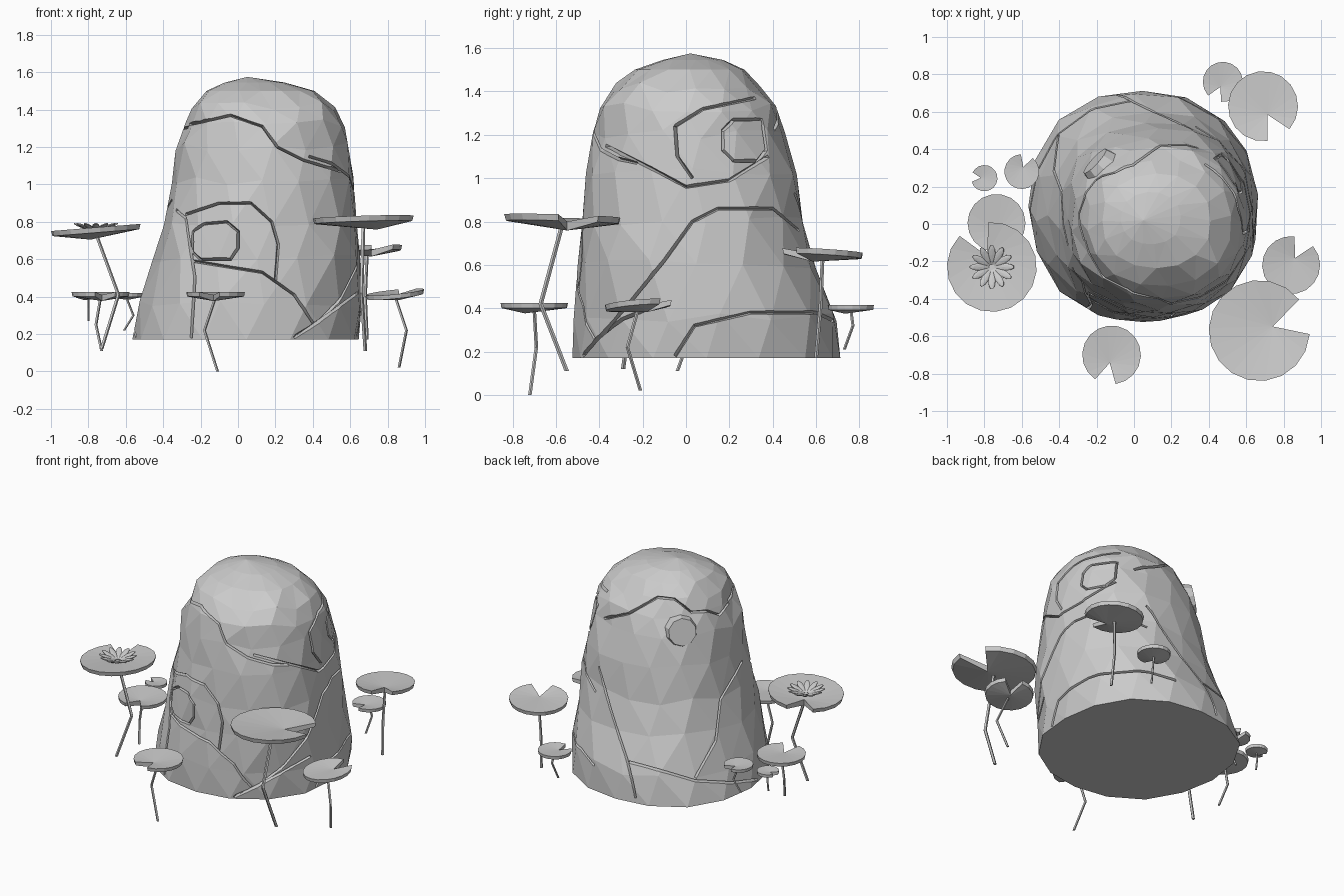
import bpy, bmesh, math, random
from mathutils import Vector, Matrix
from mathutils.bvhtree import BVHTree

if "Cube" in bpy.data.objects:
    bpy.data.objects.remove(bpy.data.objects["Cube"])

random.seed(4)


def make_object(name, bm):
    bmesh.ops.recalc_face_normals(bm, faces=bm.faces[:])
    me = bpy.data.meshes.new(name)
    bm.to_mesh(me)
    bm.free()
    ob = bpy.data.objects.new(name, me)
    bpy.context.collection.objects.link(ob)
    return ob


def loft(bm, rings):
    for a, b in zip(rings, rings[1:]):
        n = len(a)
        for i in range(n):
            bm.faces.new((a[i], a[(i + 1) % n], b[(i + 1) % n], b[i]))


# --- boulder: stacked uneven rings (z, xmin, xmax, ymin, ymax) ---
LEVELS = [(0.17, -.56, .65, -.53, .72), (0.36, -.52, .66, -.52, .69),
          (0.60, -.455, .66, -.505, .60), (0.80, -.405, .645, -.485, .545),
          (1.02, -.36, .62, -.455, .515), (1.20, -.33, .595, -.425, .455),
          (1.33, -.28, .575, -.40, .41), (1.42, -.245, .52, -.335, .345),
          (1.50, -.17, .41, -.235, .27), (1.545, -.07, .25, -.11, .17)]
SIDES = 16
bm = bmesh.new()
rings = []
for k, (z, x0, x1, y0, y1) in enumerate(LEVELS):
    ring = []
    for i in range(SIDES):
        a = 2 * math.pi * (i + .3 * (k % 2)) / SIDES
        c, s = math.cos(a), math.sin(a)
        f = (abs(c) ** 2.2 + abs(s) ** 2.2) ** (-1 / 2.2) * random.uniform(.985, 1.015)
        dz = random.uniform(-.025, .025) if 0 < k < 8 else 0
        ring.append(bm.verts.new(((x0 + x1) / 2 + c * f * (x1 - x0) / 2,
                                  (y0 + y1) / 2 + s * f * (y1 - y0) / 2, z + dz)))
    rings.append(ring)
loft(bm, rings)
bm.faces.new(rings[0])
peak = bm.verts.new((.05, .02, 1.575))
for i in range(SIDES):
    bm.faces.new((rings[-1][i], rings[-1][(i + 1) % SIDES], peak))
bmesh.ops.triangulate(bm, faces=bm.faces[:])
bmesh.ops.recalc_face_normals(bm, faces=bm.faces[:])
tree = BVHTree.FromBMesh(bm)
boulder = make_object("boulder", bm)


# --- cracks: wedge cutters drawn in a view and projected on the boulder ---
def crack(az, el, pts, closed=False):
    az, el = math.radians(az), math.radians(el)
    cam = Vector((math.cos(az) * math.cos(el), math.sin(az) * math.cos(el), math.sin(el)))
    right = Vector((-math.sin(az), math.cos(az), 0))
    up = cam.cross(right)
    pts = [Vector(p) for p in pts]
    if closed:
        pts.append(pts[0])
    flat = []
    for a, b in zip(pts, pts[1:]):
        n = max(1, round((b - a).length / .06))
        flat += [a.lerp(b, i / n) for i in range(n)]
    if not closed:
        flat.append(pts[-1])
    hits = [tree.ray_cast(right * p.x + up * p.y + cam * 5, -cam)[0] for p in flat]
    hits = [h for h in hits if h is not None]
    if len(hits) < 3:
        return
    cut = bmesh.new()
    sections = []
    n = len(hits)
    for i, p in enumerate(hits):
        a = hits[i - 1] if closed or i else p
        b = hits[(i + 1) % n] if closed or i < n - 1 else p
        out = Vector((p.x - .09, p.y - .06, .12)).normalized()
        side = (b - a).cross(out).normalized()
        sections.append([cut.verts.new(q) for q in
                         (p - out * .028 - side * .003, p + out * .04 + side * .022,
                          p + out * .04 - side * .014)])
    loft(cut, sections + sections[:1] if closed else sections)
    if not closed:
        cut.faces.new(sections[0])
        cut.faces.new(sections[-1])
    cutter = make_object("crack_cutter", cut)
    cutter.hide_render = True
    m = boulder.modifiers.new("crack", 'BOOLEAN')
    m.operation, m.solver, m.object = 'DIFFERENCE', 'EXACT', cutter
    bpy.context.view_layer.objects.active = boulder
    bpy.ops.object.modifier_apply(modifier=m.name)
    bpy.data.objects.remove(cutter)


# front: cap edge, arch and round plate, lower layers
crack(-90, 0, [(-.26, 1.32), (-.04, 1.37), (.13, 1.31), (.21, 1.2), (.35, 1.13), (.55, 1.07)])
crack(-90, 0, [(-.28, .84), (-.1, .9), (.07, .9), (.18, .8), (.215, .68), (.2, .49)])
crack(-90, 0, [(-.245, .64), (-.24, .75), (-.18, .79), (-.06, .8), (0, .75), (0, .66),
               (-.04, .6), (-.2, .6)], True)
crack(-90, 0, [(-.38, .91), (-.28, .82), (-.23, .5), (-.25, .18)])
crack(-90, 0, [(-.24, .59), (.13, .53), (.3, .41), (.4, .26)])
crack(-90, 0, [(.3, .18), (.41, .25), (.64, .42)])
# right: cap edge, eye-shaped plates, lower layers
crack(0, 0, [(-.37, 1.15), (-.15, 1.04), (0, .96), (.2, .99), (.38, 1.1)])
crack(0, 0, [(-.05, 1.24), (.08, 1.32), (.32, 1.37)])
crack(0, 0, [(-.05, 1.24), (-.04, 1.1), (.03, 1.0)])
crack(0, 0, [(.17, 1.22), (.22, 1.27), (.35, 1.27), (.37, 1.13), (.33, 1.08), (.22, 1.08),
             (.17, 1.13)], True)
crack(0, 0, [(-.47, .19), (-.28, .4), (-.1, .62), (.03, .8), (.15, .86), (.4, .86), (.52, .76)])
crack(0, 0, [(-.05, .18), (.04, .32), (.3, .38), (.6, .38), (.68, .34)])
# back left: cap edge and lower layers
crack(135, 25, [(-.53, 1.09), (-.4, 1.11), (-.22, 1.2), (-.12, 1.18), (-.02, 1.09),
                (.09, 1.09), (.17, 1.06), (.25, 1.13)])
crack(135, 25, [(-.58, .79), (-.53, .52), (-.46, .2), (-.42, -.05)])
crack(135, 25, [(.33, .76), (.15, .53), (.1, .27), (-.05, .05)])
crack(135, 25, [(-.45, .18), (-.05, .03), (.2, 0), (.45, .01)])

# --- small round knob on the back left of the boulder ---
bm = bmesh.new()
axis = Vector((-.72, .66, .2)).to_track_quat('Z', 'Y').to_matrix().to_4x4()
bmesh.ops.create_cone(bm, cap_ends=True, segments=10, radius1=.115, radius2=.09, depth=.08,
                      matrix=Matrix.Translation((-.18, .31, 1.24)) @ axis)
make_object("knob", bm)


# --- lily pads: notched dish with a bent stem ---
def lily_pad(name, x, y, z, r, notch, tilt, knee, foot):
    bm = bmesh.new()
    n, half, mid = 16, math.radians(21), math.radians(notch)
    ox, oy = .28 * r * math.cos(mid), .28 * r * math.sin(mid)

    def vert(px, py, h):
        return bm.verts.new((x + px, y + py, z + h + px * tilt[0] + py * tilt[1]))
    top, low = [], []
    for i in range(n + 1):
        a = mid + half + (2 * math.pi - 2 * half) * i / n
        c, s = r * math.cos(a), r * math.sin(a)
        top.append(vert(c, s, 0))
        low.append(vert(c * .97, s * .97, -.018 - .04 * r))
    top.append(vert(ox, oy, -.1 * r))
    low.append(vert(ox, oy, -.022 - .17 * r))
    for i in range(n):
        bm.faces.new((top[i], top[i + 1], top[-1]))
        bm.faces.new((low[i + 1], low[i], low[-1]))
    loft(bm, [top, low])
    make_object(name, bm)

    stem = bmesh.new()
    w = .005 + .022 * r
    joints = [Vector((x, y, z - .1 * r - .01)), Vector(knee), Vector(foot)]
    loops = [[stem.verts.new(p + Vector((w * math.cos(a * math.tau / 5),
                                         w * math.sin(a * math.tau / 5), 0)))
              for a in range(5)] for p in joints]
    loft(stem, loops)
    stem.faces.new(loops[0])
    stem.faces.new(loops[-1])
    make_object(name + "_stem", stem)


PADS = [
    (-.76, -.23, .77, .24, 115, (.08, 0), (-.64, -.25, .41), (-.73, -.29, .12)),
    (-.735, .005, .425, .155, -80, (0, 0), (-.76, .01, .25), (-.73, -.04, .11)),
    (-.80, .245, .415, .07, 175, (0, 0), (-.80, .25, .34), (-.80, .24, .27)),
    (-.60, .28, .42, .093, 72, (0, 0), (-.56, .28, .30), (-.61, .27, .22)),
    (-.12, -.70, .425, .157, -103, (0, 0), (-.18, -.69, .22), (-.11, -.72, 0)),
    (.67, -.57, .825, .27, 17, (.03, -.03), (.66, -.67, .42), (.68, -.55, .11)),
    (.84, -.22, .425, .155, 62, (.1, .08), (.90, -.27, .22), (.86, -.21, .02)),
    (.69, .63, .665, .187, -62, (.05, -.06), (.68, .62, .40), (.69, .60, .17)),
    (.475, .76, .415, .107, -116, (0, 0), (.49, .77, .32), (.47, .73, .21)),
]
for i, p in enumerate(PADS):
    lily_pad("lily_pad_%d" % (i + 1), *p)

# --- water lily flower resting on the tallest left pad ---
bm = bmesh.new()
for i in range(12):
    m = (Matrix.Translation((-.76, -.23, .745)) @ Matrix.Rotation(i * math.tau / 12, 4, 'Z')
         @ Matrix.Rotation(math.radians(-20), 4, 'Y') @ Matrix.Translation((.072, 0, .003))
         @ Matrix.Diagonal((.06, .021, .008, 1)))
    bmesh.ops.create_uvsphere(bm, u_segments=10, v_segments=5, radius=1, matrix=m)
make_object("flower_petals", bm)
